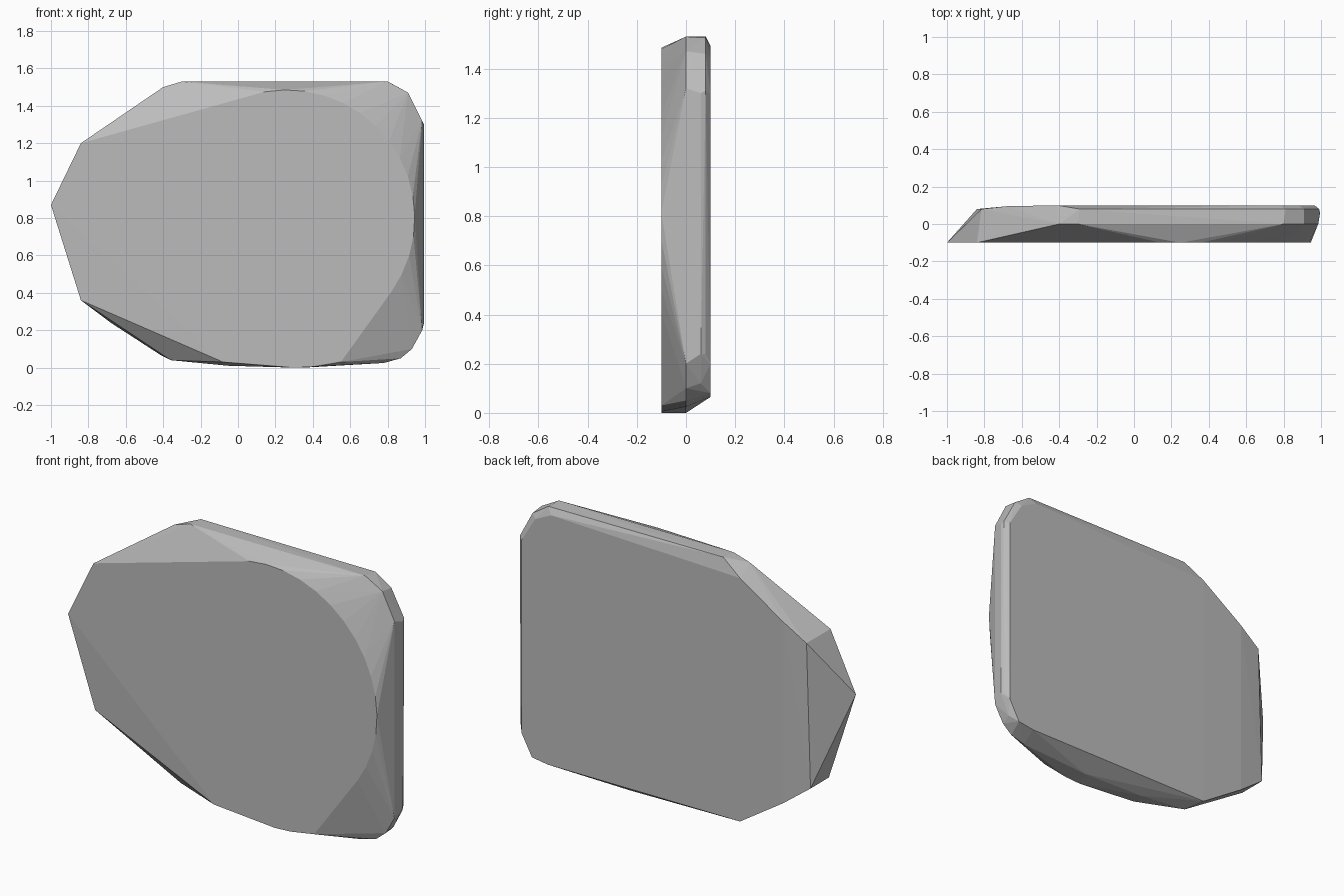
import bpy, bmesh, math

cube = bpy.data.objects.get("Cube")
if cube:
    bpy.data.objects.remove(cube, do_unlink=True)

stone = bpy.data.materials.new("stone grey")
stone.use_nodes = True
grey = (0.5, 0.5, 0.5, 1)
stone.diffuse_color = grey
stone.node_tree.nodes["Principled BSDF"].inputs["Base Color"].default_value = grey


def layer(y, outline):
    """Place an (x, z) outline at depth y."""
    return [(x, y, z) for x, z in outline]


# Flat front: faceted left side and a round arc on the right
arc = [(0.26 + 0.685 * math.cos(math.radians(a)), 0.8 + 0.685 * math.sin(math.radians(a)))
       for a in range(-35, 101, 9)]
points = layer(-0.1, arc + [(-1, 0.87), (-0.84, 1.2), (-0.08, 0.03),
                            (0.3, 0), (0.4, 0.005), (0.55, 0.03)])
points += layer(-0.085, [(-0.84, 0.36)])

# Widest outline around the middle of the slab
points += layer(0, [(-0.4, 1.5), (-0.3, 1.53), (0.8, 1.53), (0.91, 1.47), (0.985, 1.32),
                    (0.985, 0.2), (0.93, 0.1), (0.87, 0.05), (0.78, 0.025),
                    (0.35, 0), (-0.05, 0.01), (-0.36, 0.04)])
points += layer(0.06, [(0.995, 1.3), (0.995, 0.24), (0.94, 0.12)])
points += layer(0.08, [(-0.29, 1.53), (0.81, 1.525), (0.91, 1.46), (0.99, 1.31),
                       (0.985, 0.24), (-0.815, 1.18), (-0.84, 0.36)])

# Flat back, slightly smaller, with a shallow bevel on the left
points += layer(0.095, [(-0.68, 1.27), (-0.68, 0.24)])
points += layer(0.1, [(-0.41, 1.45), (0.78, 1.49), (0.88, 1.44), (0.965, 1.3),
                      (0.965, 0.2), (0.9, 0.08), (0.8, 0.065), (-0.41, 0.065)])

# Wrap the outlines into one faceted slab
bm = bmesh.new()
for p in points:
    bm.verts.new(p)
bmesh.ops.convex_hull(bm, input=bm.verts)
bmesh.ops.delete(bm, geom=[v for v in bm.verts if not v.link_faces], context='VERTS')
bmesh.ops.dissolve_limit(bm, angle_limit=0.01, verts=bm.verts, edges=bm.edges)
bmesh.ops.recalc_face_normals(bm, faces=bm.faces)

mesh = bpy.data.meshes.new("stone_slab")
bm.to_mesh(mesh)
bm.free()
mesh.materials.append(stone)
slab = bpy.data.objects.new("stone_slab", mesh)
bpy.context.collection.objects.link(slab)
